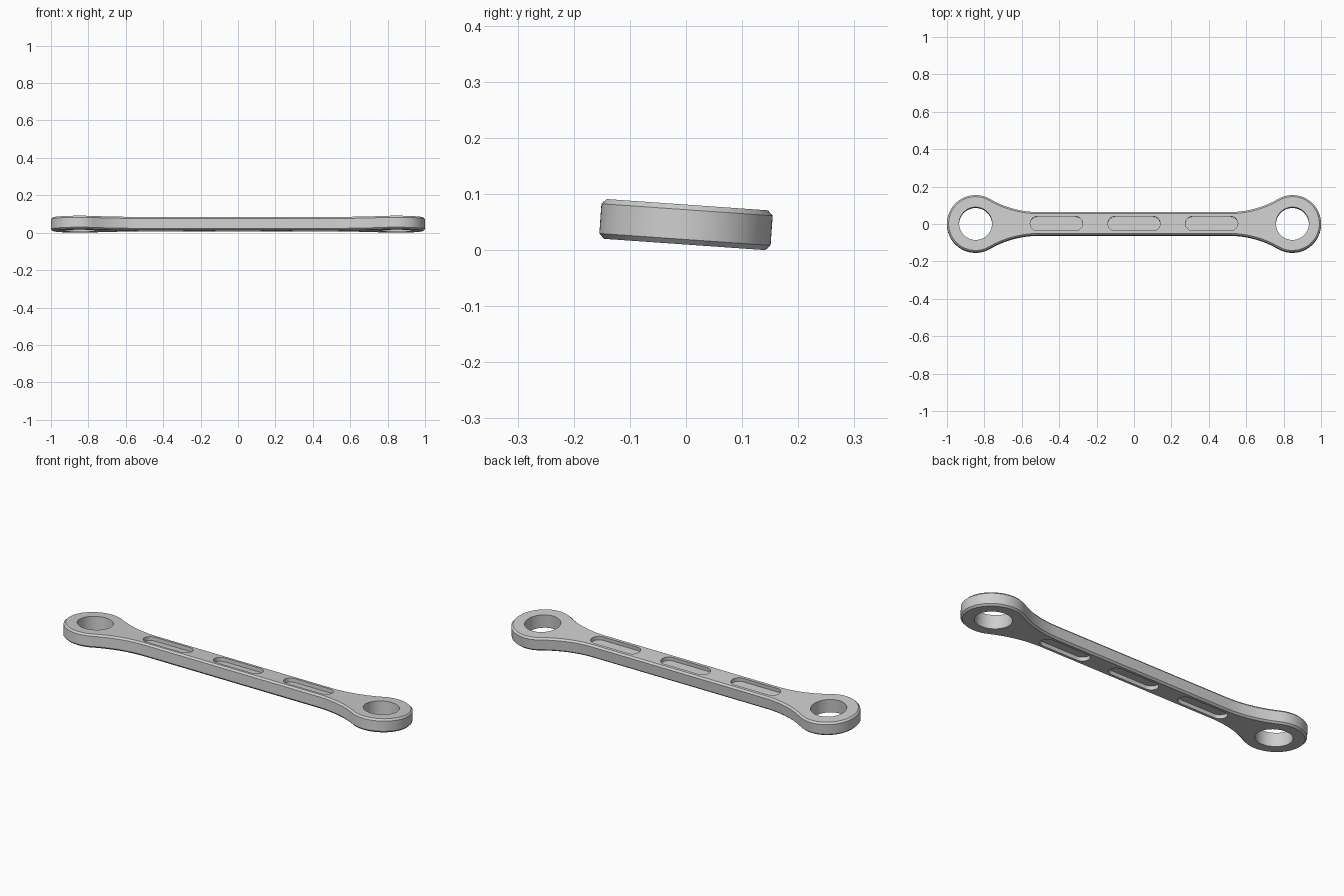
import bpy
import bmesh
import math
from mathutils import Matrix

if "Cube" in bpy.data.objects:
    bpy.data.objects.remove(bpy.data.objects["Cube"], do_unlink=True)

RING_X, RING_R, HOLE_R = 0.847, 0.153, 0.088
BAR_W = 0.062                  # half width of the bar
FILLET_X = 0.51                # where the bar starts to flare
THICK, CHAMFER = 0.071, 0.009
SLOT_HALF, SLOT_R, SLOT_DEPTH = 0.14, 0.038, 0.02
TILT = math.radians(-4)

steel = bpy.data.materials.new("Plain grey steel")
steel.use_nodes = True
GREY = (0.62, 0.62, 0.62, 1)
steel.diffuse_color = GREY
steel.node_tree.nodes["Principled BSDF"].inputs["Base Color"].default_value = GREY


def arc(cx, cy, r, a0, a1, n):
    return [(cx + r * math.cos(a0 + (a1 - a0) * i / n),
             cy + r * math.sin(a0 + (a1 - a0) * i / n)) for i in range(n + 1)]


def outline(inset):
    """Bar with flared ring ends, shrunk evenly by inset."""
    dx = RING_X - FILLET_X
    flare = (dx * dx + BAR_W ** 2 - RING_R ** 2) / (2 * (RING_R - BAR_W))
    cy = BAR_W + flare
    touch = math.atan2(cy, -dx)    # direction from ring centre to flare centre
    quarter = arc(FILLET_X, cy, flare + inset, -math.pi / 2, touch - math.pi, 14)
    quarter += arc(RING_X, 0, RING_R - inset, touch, 0, 28)[1:]
    right = quarter + [(x, -y) for x, y in reversed(quarter[:-1])]
    return right + [(-x, -y) for x, y in right]


def slot(cx):
    """Rounded-end slot outline."""
    d = SLOT_HALF - SLOT_R
    return (arc(cx + d, 0, SLOT_R, -math.pi / 2, math.pi / 2, 16)
            + arc(cx - d, 0, SLOT_R, math.pi / 2, 1.5 * math.pi, 16))


def loft(bm, layers):
    """Closed solid through (points, z) layers of equal point count."""
    loops = [[bm.verts.new((x, y, z)) for x, y in pts] for pts, z in layers]
    for a, b in zip(loops, loops[1:]):
        for i in range(len(a)):
            j = (i + 1) % len(a)
            bm.faces.new((a[i], a[j], b[j], b[i]))
    bm.faces.new(loops[0])
    bm.faces.new(loops[-1])


def finish(bm, name):
    bmesh.ops.recalc_face_normals(bm, faces=bm.faces)
    mesh = bpy.data.meshes.new(name)
    bm.to_mesh(mesh)
    bm.free()
    mesh.materials.append(steel)
    ob = bpy.data.objects.new(name, mesh)
    bpy.context.collection.objects.link(ob)
    return ob


# Chamfered link body, centred on its own mid-plane
h = THICK / 2
bm = bmesh.new()
loft(bm, [(outline(CHAMFER), -h), (outline(0), CHAMFER - h),
          (outline(0), h - CHAMFER), (outline(CHAMFER), h)])
link = finish(bm, "link_bar")

# Ring holes right through, and shallow slots on both faces
bm = bmesh.new()
for side in (-1, 1):
    hole = arc(side * RING_X, 0, HOLE_R, 0, 2 * math.pi, 64)[:-1]
    loft(bm, [(hole, -0.1), (hole, 0.1)])
    for cx in (-0.415, 0, 0.415):
        loft(bm, [(slot(cx), side * (h - SLOT_DEPTH)), (slot(cx), side * 0.1)])
cutter = finish(bm, "hole_and_slot_cutter")
cutter.hide_render = True

cut = link.modifiers.new("Holes and slots", 'BOOLEAN')
cut.operation = 'DIFFERENCE'
cut.solver = 'EXACT'
cut.object = cutter
bpy.ops.object.select_all(action='DESELECT')
link.select_set(True)
bpy.context.view_layer.objects.active = link
bpy.ops.object.modifier_apply(modifier=cut.name)
bpy.data.objects.remove(cutter, do_unlink=True)

# Slight lean about the long axis, resting on the ground
link.data.transform(Matrix.Rotation(TILT, 4, 'X'))
low = min(v.co.z for v in link.data.vertices)
link.data.transform(Matrix.Translation((0, 0, -low)))
bpy.ops.object.shade_smooth_by_angle(angle=math.radians(30))
